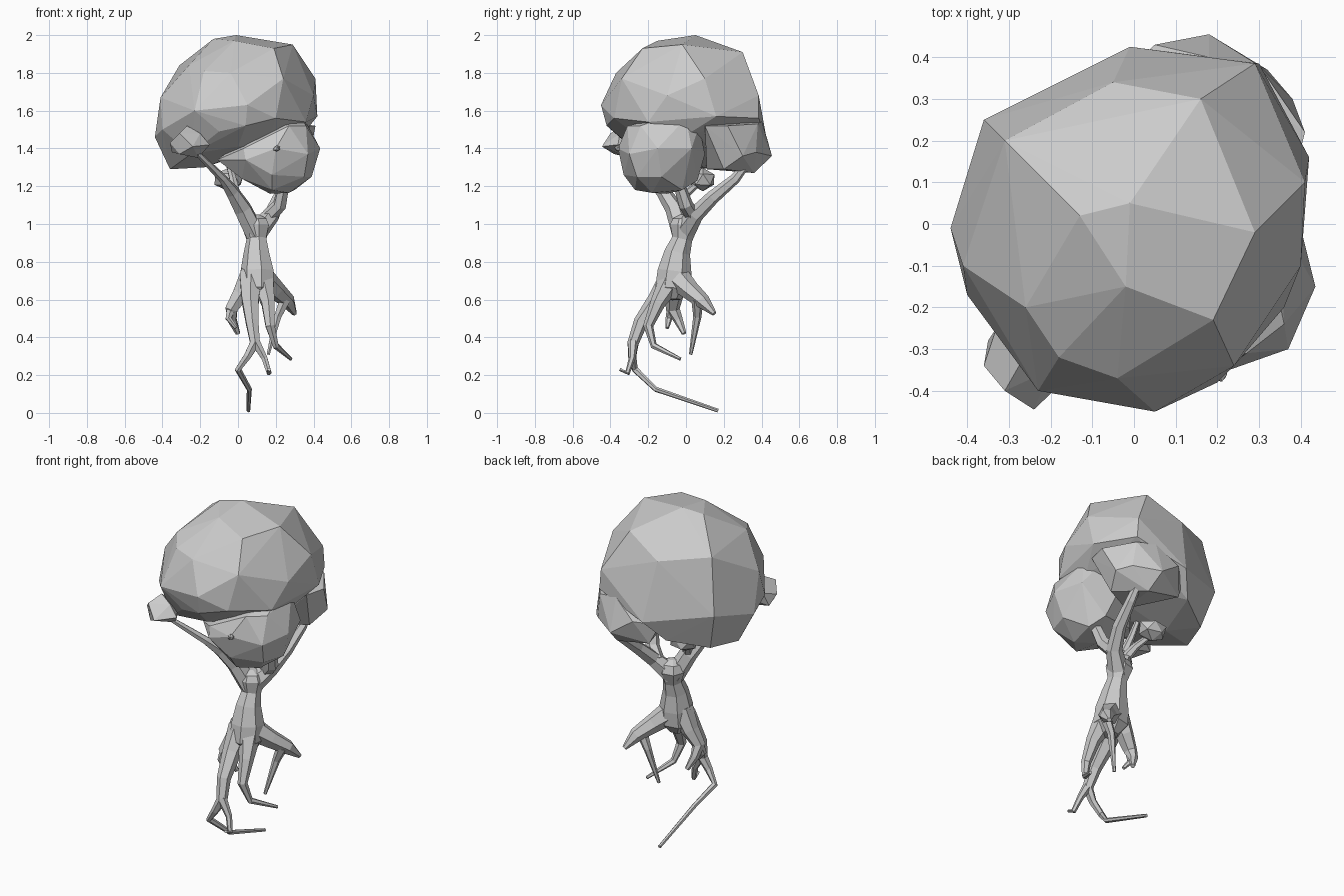
import bpy, bmesh, math, random
from mathutils import Vector

random.seed(4)


def finish(bm, name):
    bmesh.ops.recalc_face_normals(bm, faces=bm.faces[:])
    me = bpy.data.meshes.new(name)
    bm.to_mesh(me)
    bm.free()
    ob = bpy.data.objects.new(name, me)
    bpy.context.collection.objects.link(ob)
    return ob


def clump(name, pts):
    """Faceted leaf mass: convex hull around a few points."""
    bm = bmesh.new()
    for p in pts:
        bm.verts.new(p)
    bmesh.ops.convex_hull(bm, input=bm.verts[:])
    loose = [v for v in bm.verts if not v.link_faces]
    bmesh.ops.delete(bm, geom=loose, context='VERTS')
    return finish(bm, name)


def small_clump(name, centre, size):
    """Faceted leaf tuft from a slightly jittered icosphere."""
    bm = bmesh.new()
    bmesh.ops.create_icosphere(bm, subdivisions=1, radius=1)
    for v in bm.verts:
        k = random.uniform(0.9, 1.1)
        v.co = Vector([c + s * k * a for c, s, a in zip(centre, size, v.co)])
    return finish(bm, name)


def limb(name, path, sides=6):
    """Faceted tube through (x, y, z, radius) points."""
    bm = bmesh.new()
    pts = [Vector(p[:3]) for p in path]
    rings, ref = [], Vector((1, 0, 0))
    for i, p in enumerate(pts):
        t = (pts[min(i + 1, len(pts) - 1)] - pts[max(i - 1, 0)]).normalized()
        u = (ref - t * ref.dot(t)).normalized()
        ref, w = u, t.cross(u)
        ring = []
        for k in range(sides):
            a = 2 * math.pi * (k + 0.5) / sides
            ring.append(bm.verts.new(p + (u * math.cos(a) + w * math.sin(a)) * path[i][3]))
        rings.append(ring)
    for a, b in zip(rings, rings[1:]):
        for k in range(sides):
            n = (k + 1) % sides
            bm.faces.new((a[k], a[n], b[n], b[k]))
    bm.faces.new(rings[0])
    bm.faces.new(rings[-1])
    return finish(bm, name)


# Main crown
clump("main_crown", [
    (-.01, .05, 2), (-.13, .02, 1.98), (.29, -.02, 1.95), (.16, .30, 1.91), (-.05, .34, 1.80),
    (-.02, -.15, 1.97), (.19, -.23, 1.93), (-.26, -.20, 1.84), (-.31, .20, 1.84), (-.18, -.32, 1.81),
    (-.04, -.37, 1.80), (.24, -.34, 1.77), (.05, -.45, 1.63), (.20, -.38, 1.56), (.36, -.20, 1.54),
    (.42, .16, 1.57), (.41, .10, 1.77), (.40, -.10, 1.68), (.29, .385, 1.68), (-.01, .425, 1.46),
    (-.36, .25, 1.52), (-.44, -.01, 1.46), (-.41, -.10, 1.67), (-.40, -.17, 1.50), (-.23, -.40, 1.60),
    (-.30, .20, 1.30), (-.36, .02, 1.29), (-.18, .05, 1.30), (.04, -.42, 1.52), (-.10, -.38, 1.49),
    (-.25, -.25, 1.37), (.30, .385, 1.56), (-.10, .33, 1.34), (0, -.29, 1.41), (.15, -.2, 1.42),
    (.34, 0, 1.47)])

# Front right and back right crowns
clump("front_right_crown", [
    (-.11, -.17, 1.34), (.33, -.10, 1.57), (.15, -.13, 1.53), (.435, -.15, 1.40), (.39, -.13, 1.25),
    (.39, .03, 1.40), (.37, -.30, 1.37), (.20, -.36, 1.40), (.18, -.33, 1.26), (.03, -.31, 1.40),
    (.27, -.31, 1.52), (.27, -.18, 1.165), (.17, -.10, 1.16), (.02, -.22, 1.24), (.03, 0, 1.26),
    (.20, .10, 1.37), (.25, .06, 1.23), (.30, .07, 1.52), (.05, .04, 1.42), (.35, -.26, 1.25),
    (.35, 0, 1.56), (.18, -.27, 1.18), (.36, -.24, 1.52), (.04, -.33, 1.34), (.30, -.02, 1.18)])
clump("back_right_crown", [
    (.41, .22, 1.52), (.38, .10, 1.52), (.30, .38, 1.53), (.18, .40, 1.55), (.18, .455, 1.36),
    (.05, .43, 1.45), (-.06, .33, 1.42), (-.01, .36, 1.31), (.20, .36, 1.27), (.33, .20, 1.29),
    (.15, .11, 1.29), (.38, .30, 1.36), (.10, .10, 1.50), (0, .15, 1.38), (.32, .37, 1.38)])

# Small leaf tufts
clump("front_left_tuft", [
    (-.24, -.445, 1.41), (-.36, -.34, 1.43), (-.35, -.28, 1.38), (-.31, -.40, 1.48), (-.27, -.33, 1.52),
    (-.20, -.35, 1.48), (-.15, -.36, 1.42), (-.21, -.29, 1.35), (-.31, -.38, 1.37), (-.24, -.22, 1.42),
    (-.33, -.25, 1.46)])
small_clump("inner_tuft", (-.05, .09, 1.235), (.09, .075, .065))
small_clump("twig_knob", (.205, -.36, 1.40), (.02, .02, .017))

# Trunk
limb("trunk", [
    (.11, -.07, .60, .045), (.105, -.07, .66, .095), (.105, -.06, .75, .092), (.10, -.045, .85, .07),
    (.10, -.02, .92, .055), (.095, -.01, .99, .076), (.095, -.01, 1.03, .06), (.095, -.01, 1.05, .02)], 7)

# Branches
branches = {
    "front_left_branch": [(.09, -.02, .95, .055), (.025, -.06, 1.08, .05), (-.03, -.12, 1.17, .038),
                          (-.08, -.19, 1.24, .024), (-.23, -.33, 1.39, .014)],
    "back_right_branch": [(.10, -.01, .96, .06), (.18, .05, 1.05, .044), (.22, .14, 1.14, .037),
                          (.24, .26, 1.24, .028), (.24, .33, 1.33, .02)],
    "front_right_branch": [(.16, .04, 1.04, .04), (.22, .0, 1.10, .038), (.245, -.04, 1.22, .03)],
    "inner_branch": [(.03, -.06, 1.08, .03), (-.01, .0, 1.16, .022), (-.06, .07, 1.22, .015)],
    "crown_branch": [(-.01, -.10, 1.16, .025), (-.03, -.06, 1.25, .02), (-.06, -.04, 1.36, .015)],
}
for name, path in branches.items():
    limb(name, path)

# Roots and their forks
roots = {
    "front_root": [(.07, -.07, .72, .07), (.065, -.15, .60, .052), (.075, -.24, .48, .038),
                   (.09, -.28, .37, .03), (.05, -.285, .30, .022), (0, -.27, .23, .018),
                   (.06, -.16, .125, .014), (.055, .17, .012, .01)],
    "front_root_fork": [(.09, -.28, .38, .028), (.14, -.285, .29, .018), (.165, -.31, .21, .014),
                        (.165, -.35, .23, .009)],
    "right_root": [(.13, -.08, .70, .065), (.16, -.15, .58, .04), (.17, -.20, .46, .027),
                   (.20, -.17, .355, .018), (.28, -.03, .285, .009)],
    "back_right_root": [(.12, -.05, .72, .07), (.20, .02, .65, .052), (.265, .09, .59, .04),
                        (.30, .15, .525, .013)],
    "back_right_root_fork": [(.25, .06, .60, .032), (.21, .06, .51, .022), (.16, .025, .31, .009)],
    "left_root": [(.07, -.06, .74, .065), (.015, -.06, .63, .05), (-.035, -.07, .55, .037),
                  (-.03, -.04, .49, .025), (0, -.01, .42, .013)],
    "left_root_fork": [(-.03, -.07, .57, .03), (-.05, -.09, .50, .018), (-.01, -.10, .45, .01)],
}
for name, path in roots.items():
    limb(name, path)
